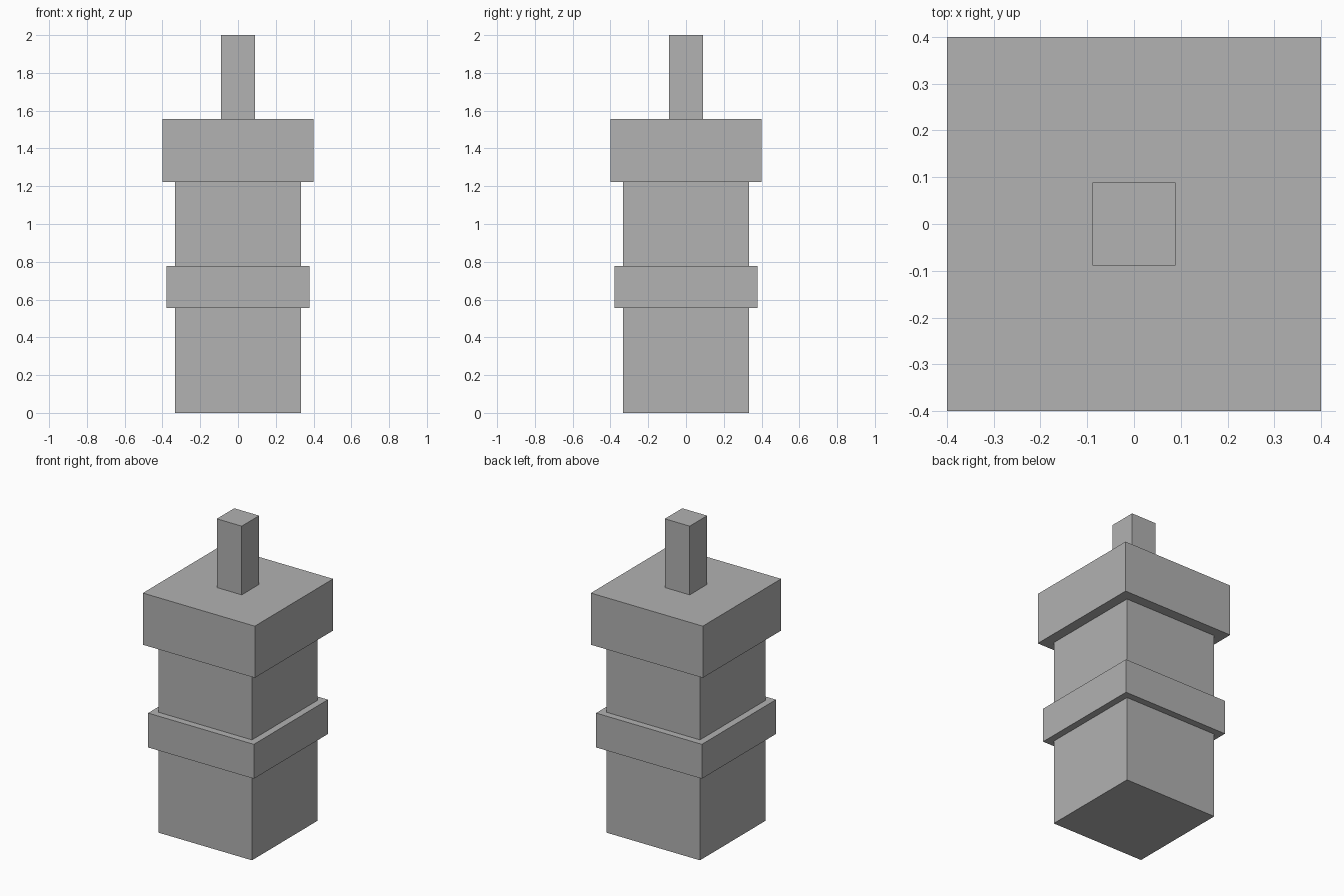
import bpy

if "Cube" in bpy.data.objects:
    bpy.data.objects.remove(bpy.data.objects["Cube"])

# One flat grey for the whole tower
grey = bpy.data.materials.new("plain_grey")
grey.diffuse_color = (0.445, 0.445, 0.445, 1)
grey.use_nodes = True
grey.node_tree.nodes["Principled BSDF"].inputs["Base Color"].default_value = grey.diffuse_color


def square_block(name, width, bottom, top):
    """Square block centred on the vertical axis."""
    bpy.ops.mesh.primitive_cube_add(size=1, location=(0, 0, (bottom + top) / 2))
    block = bpy.context.object
    block.name = name
    block.scale = (width, width, top - bottom)
    bpy.ops.object.transform_apply(location=False, rotation=False, scale=True)
    block.data.materials.append(grey)
    return block


# Stacked tower: shaft, collar band, wide cap and thin spire
square_block("lower_shaft", 0.667, 0, 0.556)
square_block("collar", 0.756, 0.556, 0.778)
square_block("upper_shaft", 0.667, 0.778, 1.222)
square_block("cap", 0.8, 1.222, 1.556)
square_block("spire", 0.178, 1.556, 2)
